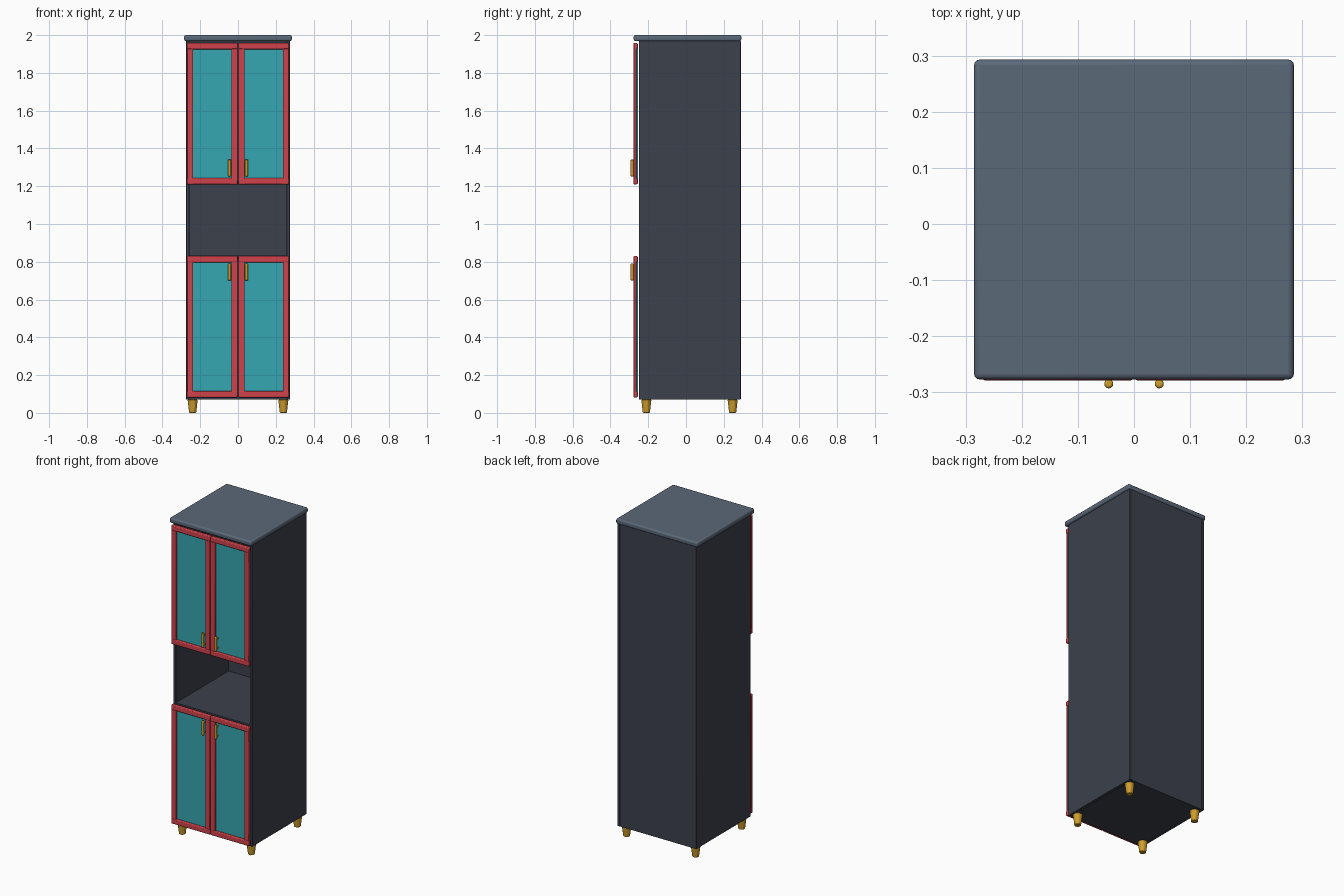
import bpy
import bmesh
from math import radians
from mathutils import Matrix

if "Cube" in bpy.data.objects:
    bpy.data.objects.remove(bpy.data.objects["Cube"], do_unlink=True)


def material(name, r, g, b):
    mat = bpy.data.materials.new(name)
    mat.use_nodes = True
    mat.diffuse_color = (r, g, b, 1)
    mat.node_tree.nodes["Principled BSDF"].inputs["Base Color"].default_value = (r, g, b, 1)
    return mat


CHARCOAL = material("charcoal paint", 0.045, 0.052, 0.07)
SLATE = material("slate top", 0.105, 0.14, 0.19)
RED = material("red trim", 0.64, 0.055, 0.07)
TEAL = material("teal panel", 0.035, 0.38, 0.44)
GOLD = material("brass", 0.62, 0.34, 0.025)


def finish(name, bm, mat, bevel=0, segments=2):
    mesh = bpy.data.meshes.new(name)
    bm.to_mesh(mesh)
    bm.free()
    obj = bpy.data.objects.new(name, mesh)
    bpy.context.collection.objects.link(obj)
    mesh.materials.append(mat)
    if bevel:
        mod = obj.modifiers.new("soft edges", "BEVEL")
        mod.width = bevel
        mod.segments = segments
    return obj


def smooth(obj, angle=35):
    bpy.ops.object.select_all(action="DESELECT")
    obj.select_set(True)
    bpy.context.view_layer.objects.active = obj
    bpy.ops.object.shade_smooth_by_angle(angle=radians(angle))


def box(name, xs, ys, zs, mat, bevel=0, segments=2):
    """Box given by its extents along each axis."""
    bm = bmesh.new()
    bmesh.ops.create_cube(bm, size=1)
    for v in bm.verts:
        v.co = [lo + (c + 0.5) * (hi - lo) for c, (lo, hi) in zip(v.co, (xs, ys, zs))]
    obj = finish(name, bm, mat, bevel, segments)
    if bevel:
        smooth(obj)
    return obj


def span(a, b, side):
    return tuple(sorted((a * side, b * side)))


# Carcass: sides, back, floor, ceiling and the two shelves of the open niche
HALF, WALL = 0.275, 0.018
FRONT, BACK = -0.25, 0.29
BASE, CEILING = 0.07, 1.97
SIDES = (("left", 1), ("right", -1))
for label, side in SIDES:
    box(label + "_side", span(HALF - WALL, HALF, side), (FRONT, BACK), (BASE, CEILING), CHARCOAL, 0.003)
inner = (WALL - HALF, HALF - WALL)
box("back_panel", inner, (BACK - 0.016, BACK - 0.002), (BASE, CEILING), CHARCOAL)
for name, low in (("cabinet_floor", BASE), ("lower_shelf", 0.815),
                  ("upper_shelf", 1.21), ("cabinet_ceiling", CEILING - WALL)):
    box(name, inner, (FRONT, BACK - 0.016), (low, low + WALL), CHARCOAL)

# Overhanging top
box("top_slab", (-0.285, 0.285), (-0.277, 0.293), (1.968, 2), SLATE, 0.01, 3)


# Doors: thin panel in a raised frame, with a bar handle
def door(prefix, side, bottom, top, handle_z):
    near, far, width = 0.002, 0.27, 0.033
    box(prefix + "_panel", span(near + 0.004, far - 0.004, side), (-0.266, -0.254),
        (bottom + 0.004, top - 0.004), TEAL)
    for part, x in (("inner", near), ("outer", far - width)):
        box(f"{prefix}_{part}_stile", span(x, x + width, side), (-0.277, -0.263),
            (bottom + 0.01, top - 0.01), RED, 0.003)
    for part, z in (("bottom", bottom), ("top", top - width)):
        box(f"{prefix}_{part}_rail", span(near, far, side), (-0.279, -0.257),
            (z, z + width), RED, 0.005)
    bm = bmesh.new()
    bmesh.ops.create_cone(bm, cap_ends=True, segments=16, radius1=0.008, radius2=0.008, depth=0.09,
                          matrix=Matrix.Translation((0.045 * side, -0.285, handle_z)))
    smooth(finish(prefix + "_handle", bm, GOLD, 0.004))
    for part, dz in (("lower", -0.03), ("upper", 0.03)):
        box(f"{prefix}_{part}_handle_post", span(0.041, 0.049, side), (-0.285, -0.26),
            (handle_z + dz - 0.004, handle_z + dz + 0.004), GOLD)


for label, side in SIDES:
    door(f"upper_{label}_door", side, 1.21, 1.958, 1.297)
    door(f"lower_{label}_door", side, 0.082, 0.83, 0.745)

# Tapered faceted feet
for label, side in SIDES:
    for end, y in (("front", -0.21), ("back", 0.247)):
        bm = bmesh.new()
        turn = Matrix.Rotation(radians(22.5), 4, "Z")
        bmesh.ops.create_cone(bm, cap_ends=True, segments=8, radius1=0.02, radius2=0.029, depth=BASE,
                              matrix=Matrix.Translation((0.24 * side, y, BASE / 2)) @ turn)
        finish(f"{end}_{label}_foot", bm, GOLD, 0.003, 1)
